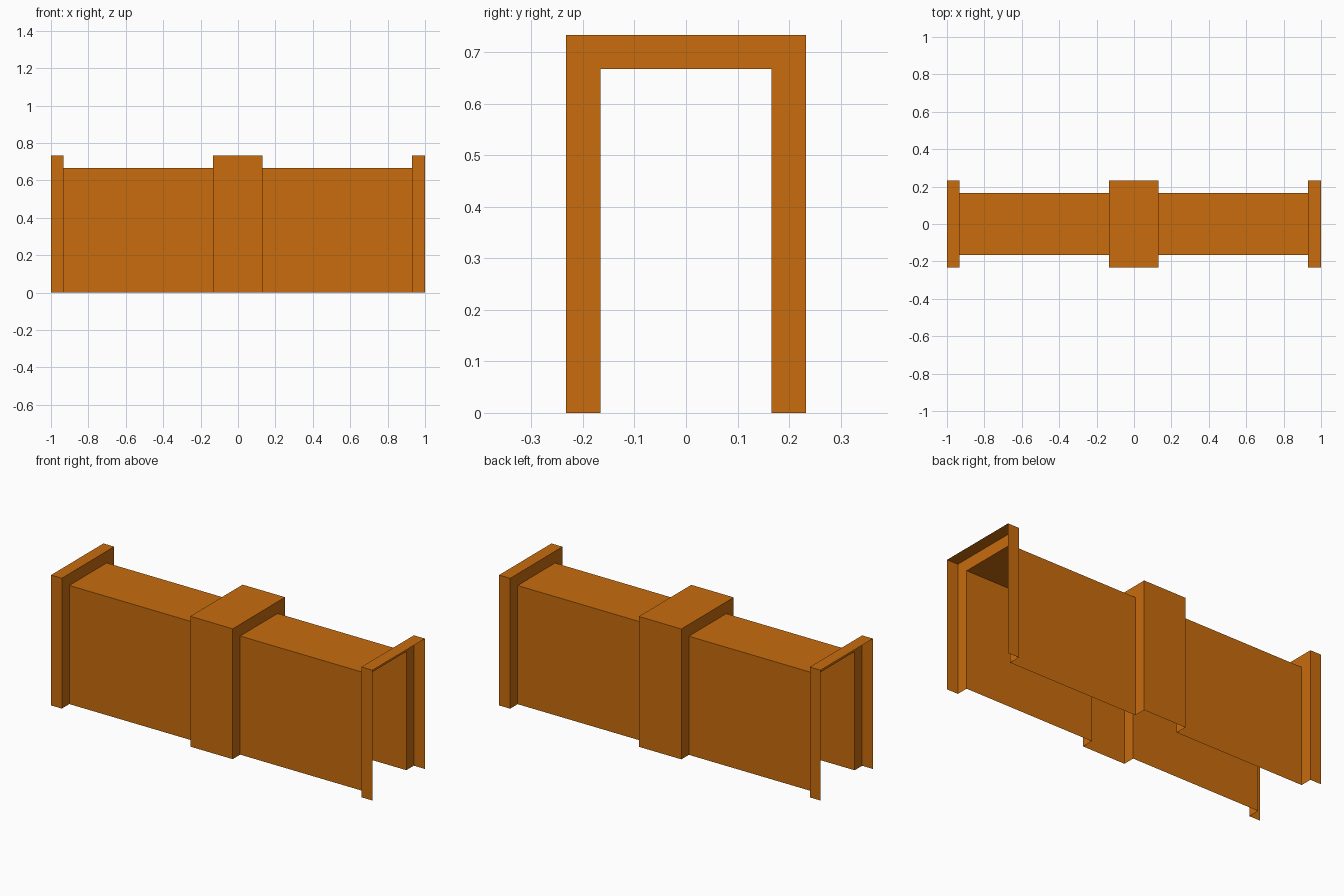
import bpy, bmesh

if "Cube" in bpy.data.objects:
    bpy.data.objects.remove(bpy.data.objects["Cube"])

# Cross-section sizes: (half width, height)
WIDE, SLIM = (0.2325, 0.733), (0.166, 0.667)

# Stations along the length: end flange, slim body, middle collar, body, flange
STATIONS = [(-1.0, WIDE), (-0.933, WIDE), (-0.933, SLIM), (-0.134, SLIM),
            (-0.134, WIDE), (0.13, WIDE), (0.13, SLIM), (0.931, SLIM),
            (0.931, WIDE), (1.0, WIDE)]


def arch_ring(bm, x, size):
    """Open inverted-U section, no floor."""
    w, h = size
    return [bm.verts.new((x, y, z)) for y, z in ((-w, 0), (-w, h), (w, h), (w, 0))]


# Single-skin open channel, stepped outwards at the flanges and collar
bm = bmesh.new()
rings = [arch_ring(bm, x, size) for x, size in STATIONS]
for a, b in zip(rings, rings[1:]):
    for i in range(3):
        bm.faces.new((a[i], b[i], b[i + 1], a[i + 1]))

mesh = bpy.data.meshes.new("channel_cover")
bm.to_mesh(mesh)
bm.free()
cover = bpy.data.objects.new("channel_cover", mesh)
bpy.context.collection.objects.link(cover)

# Orange paint
paint = bpy.data.materials.new("orange_paint")
paint.diffuse_color = (0.58, 0.15, 0.004, 1)
paint.use_nodes = True
paint.node_tree.nodes["Principled BSDF"].inputs["Base Color"].default_value = paint.diffuse_color
mesh.materials.append(paint)
